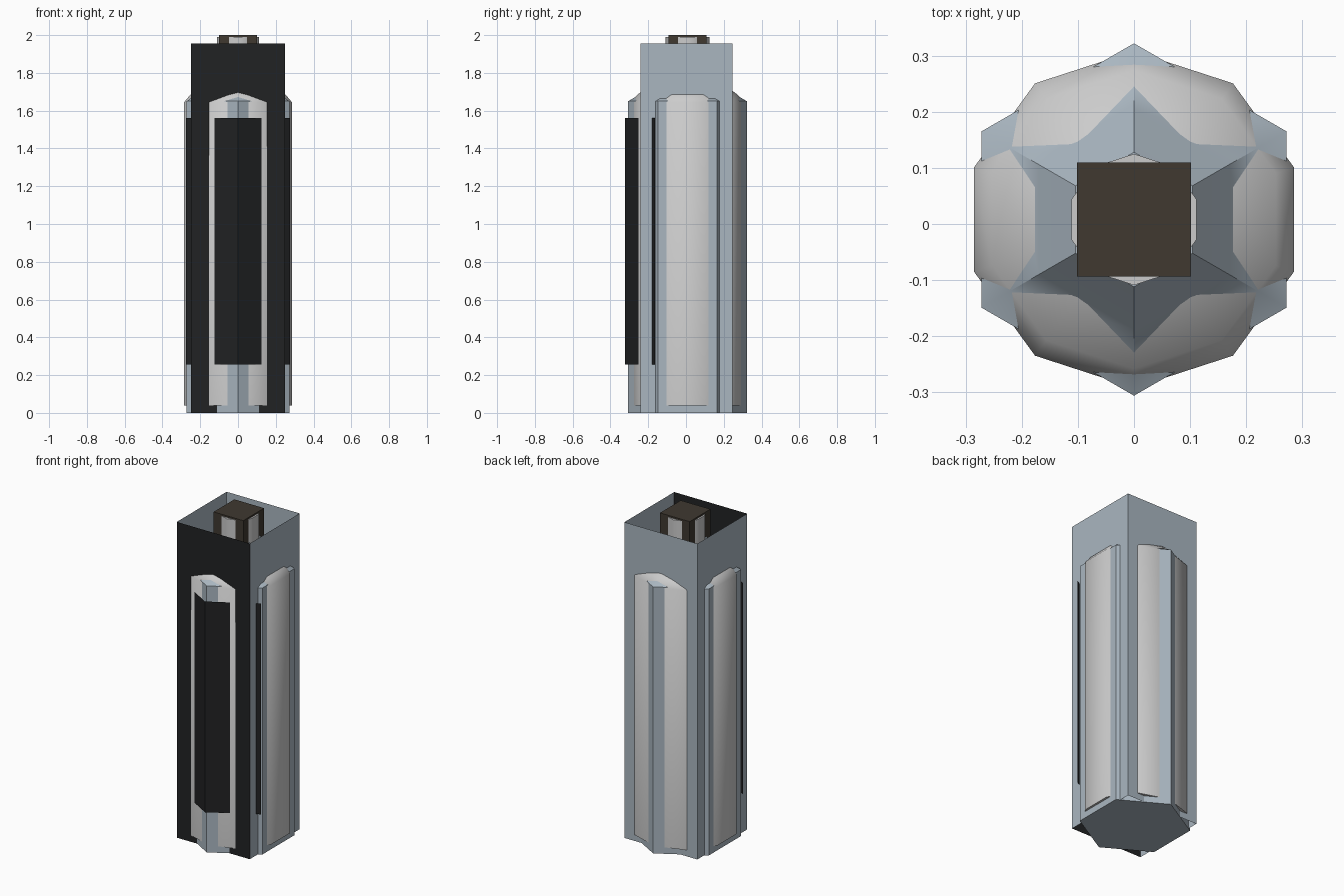
import bpy, bmesh, math

if "Cube" in bpy.data.objects:
    bpy.data.objects.remove(bpy.data.objects["Cube"])

CY = 0.008  # common centre line in y


def material(name, rgb, alpha=1.0):
    m = bpy.data.materials.new(name)
    m.diffuse_color = (*rgb, alpha)
    m.use_nodes = True
    m.node_tree.nodes["Principled BSDF"].inputs["Base Color"].default_value = m.diffuse_color
    return m


shell_blue = material("blue_grey", (0.40, 0.47, 0.53), 0.9)
black = material("black", (0.015, 0.016, 0.017))
brown = material("dark_brown", (0.05, 0.04, 0.03))


def finish(bm, name, mats=(), angle=40):
    mesh = bpy.data.meshes.new(name)
    bm.to_mesh(mesh)
    bm.free()
    ob = bpy.data.objects.new(name, mesh)
    bpy.context.collection.objects.link(ob)
    for m in mats:
        mesh.materials.append(m)
    bpy.ops.object.select_all(action='DESELECT')
    ob.select_set(True)
    bpy.context.view_layer.objects.active = ob
    bpy.ops.object.shade_smooth_by_angle(angle=math.radians(angle))
    return ob


def lathe(name, sides, profile, mats=()):
    """Closed prism-like body: one polygon ring per (radius, z), a corner on +y."""
    bm = bmesh.new()
    rings = []
    for r, z in profile:
        angles = [math.pi / 2 + math.tau * i / sides for i in range(sides)]
        rings.append([bm.verts.new((r * math.cos(a), CY + r * math.sin(a), z)) for a in angles])
    for lo, hi in zip(rings, rings[1:]):
        for i in range(sides):
            j = (i + 1) % sides
            bm.faces.new((lo[i], lo[j], hi[j], hi[i]))
    bm.faces.new(rings[0][::-1])
    bm.faces.new(rings[-1])
    return finish(bm, name, mats)


def wall(name, path, z0, z1, mats, closed=False):
    """Thin sheet standing on a path; the first panel uses slot 0, others the last slot."""
    bm = bmesh.new()
    lo = [bm.verts.new((x, y, z0)) for x, y in path]
    hi = [bm.verts.new((x, y, z1)) for x, y in path]
    n = len(path)
    for i in range(n if closed else n - 1):
        j = (i + 1) % n
        f = bm.faces.new((lo[i], lo[j], hi[j], hi[i]))
        f.material_index = 0 if i == 0 else len(mats) - 1
    return finish(bm, name, mats, 30)


# six-sided outer body with shoulder
lathe("outer_body", 6,
      [(0.314, 0), (0.314, 1.65), (0.255, 1.685), (0.196, 1.754), (0.12, 1.845)],
      [shell_blue])

# ten-sided inner body running up into the neck
lathe("inner_body_and_neck", 10,
      [(0.30, 0.04), (0.30, 1.645), (0.266, 1.684), (0.179, 1.75),
       (0.117, 1.775), (0.117, 1.99)])

# open square sleeve with a black front panel
wall("square_sleeve", [(-0.25, -0.242), (0.25, -0.242), (0.25, 0.246), (-0.25, 0.246)],
     0, 1.955, [black, shell_blue], closed=True)

# folded label around the front corner
wall("front_label", [(-0.274, -0.165), (0, -0.323), (0.274, -0.165)], 0.255, 1.56, [black])

# square cap block
bm = bmesh.new()
bmesh.ops.create_cube(bm, size=1)
bmesh.ops.scale(bm, vec=(0.203, 0.203, 0.20), verts=bm.verts)
bmesh.ops.translate(bm, vec=(0, CY, 1.90), verts=bm.verts)
finish(bm, "cap", [brown])
